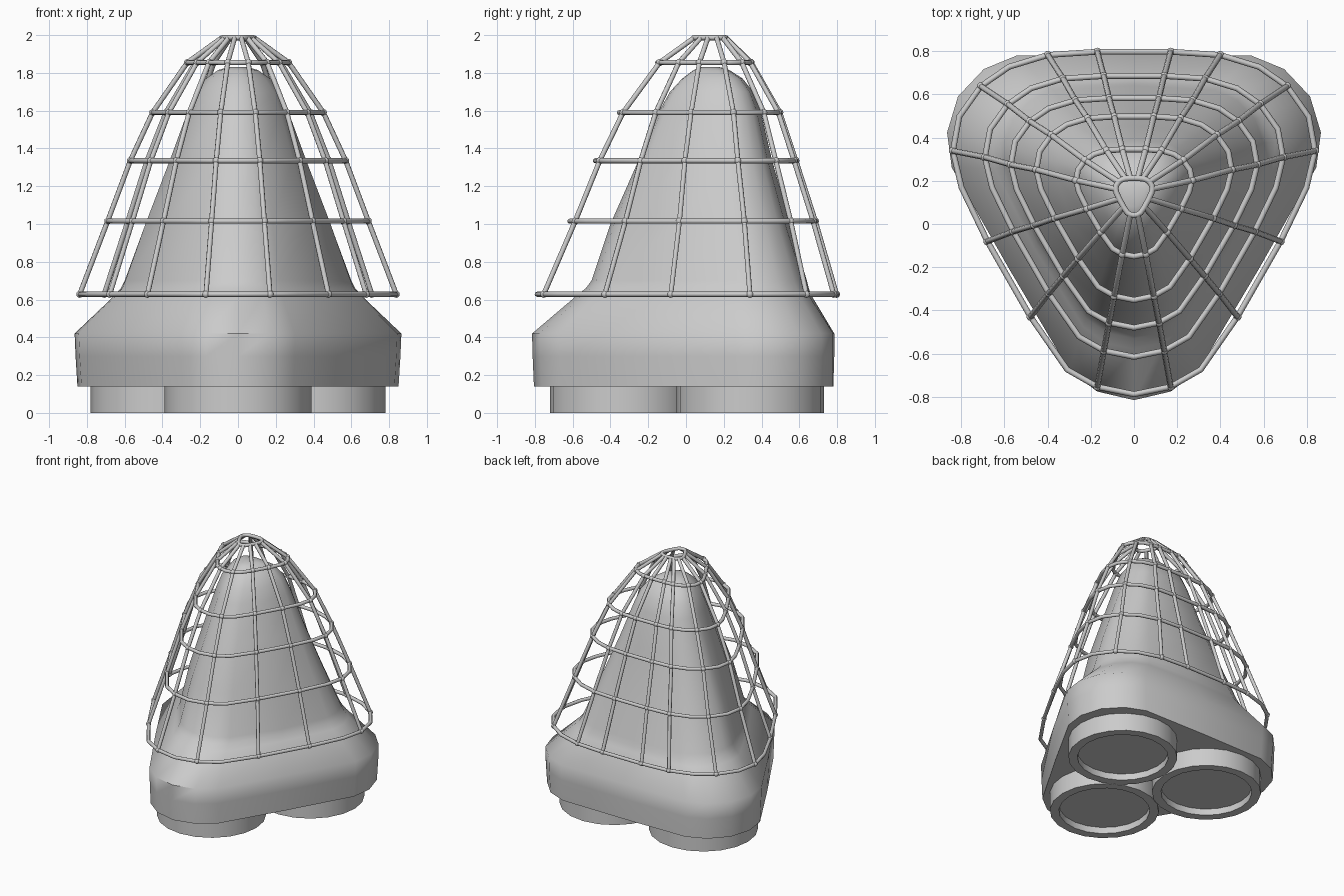
import bpy, bmesh, math
from mathutils import Vector, Matrix

if "Cube" in bpy.data.objects:
    bpy.data.objects.remove(bpy.data.objects["Cube"])

CY = 0.125  # y of the three-fold axis


def smooth(obj, deg):
    bpy.ops.object.select_all(action='DESELECT')
    obj.select_set(True)
    bpy.context.view_layer.objects.active = obj
    bpy.ops.object.shade_smooth_by_angle(angle=math.radians(deg))


def mesh_object(name, bm, deg=50):
    bmesh.ops.recalc_face_normals(bm, faces=bm.faces)
    me = bpy.data.meshes.new(name)
    bm.to_mesh(me)
    bm.free()
    obj = bpy.data.objects.new(name, me)
    bpy.context.collection.objects.link(obj)
    smooth(obj, deg)
    return obj


def normalise(pts):
    """Fit an outline into the box -1..1."""
    w = max(abs(p[0]) for p in pts)
    lo, hi = min(p[1] for p in pts), max(p[1] for p in pts)
    return [(x / w, (2 * y - lo - hi) / (hi - lo)) for x, y in pts]


def place(pts, z, half, lo, hi):
    return [Vector((x * half, (lo + hi) / 2 + y * (hi - lo) / 2, z)) for x, y in pts]


def loft(bm, rings):
    """Skin a stack of equal rings and cap both ends."""
    loops = [[bm.verts.new(p) for p in r] for r in rings]
    n = len(loops[0])
    for a, b in zip(loops, loops[1:]):
        for i in range(n):
            j = (i + 1) % n
            bm.faces.new((a[i], a[j], b[j], b[i]))
    bm.faces.new(loops[0][::-1])
    bm.faces.new(loops[-1])


# Body: rounded triangle, turning rounder towards the nose
corner = [(-.30, -.80), (-.17, -.90), (0, -.94), (.17, -.90), (.30, -.80), (.575, -.335)]
tri = []
for k in range(3):
    rot = Matrix.Rotation(math.radians(120 * k), 2)
    tri += [tuple(rot @ Vector(p)) for p in corner]
tri = normalise(tri)
levels = [  # z, half width, front y, back y, roundness
    (.14, .85, -.805, .78, 0), (.30, .86, -.812, .785, 0), (.42, .865, -.815, .785, 0),
    (.62, .655, -.58, .665, .1), (.66, .62, -.53, .65, .15), (.70, .60, -.50, .64, .2),
    (1.0, .49, -.40, .55, .3), (1.34, .36, -.25, .455, .4), (1.6, .265, -.14, .395, .5),
    (1.70, .225, -.085, .355, .5), (1.77, .17, -.02, .30, .5), (1.815, .105, .04, .23, .5),
    (1.83, .055, .08, .18, .5)]
rings = []
for z, half, lo, hi, t in levels:
    pts = []
    for x, y in tri:
        r = math.hypot(x, y)
        s = 1 - t + t / r
        pts.append((x * s, y * s))
    rings.append(place(normalise(pts), z, half, lo, hi))
bm = bmesh.new()
loft(bm, rings)
mesh_object("body", bm)

# Three short feet with a recessed underside
for name, x, y in (("front_foot", 0, -.33), ("left_foot", -.39, .34), ("right_foot", .39, .34)):
    bm = bmesh.new()
    loft(bm, [[Vector((x + r * math.cos(math.tau * i / 20), y + r * math.sin(math.tau * i / 20), z))
               for i in range(20)]
              for r, z in ((.39, .15), (.39, 0), (.325, 0), (.325, .05))])
    mesh_object(name, bm, 40)

# Cage: hoops and ribs of round wire
half_outline = [(0, -.79), (.17, -.755), (.31, -.675), (.48, -.43), (.68, -.08), (.80, .17),
                (.84, .34), (.81, .50), (.71, .64), (.58, .73), (.40, .785), (.17, .80), (0, .80)]
rib_index = [1, 3, 4, 6, 8, 10, 11]
outline = half_outline + [(-x, y) for x, y in half_outline[-2:0:-1]]
n = len(outline)
ribs = rib_index + [n - i for i in rib_index]
outline = normalise(outline)
hoops = [place(outline, *h) for h in (
    (.628, .838, -.788, .797), (1.015, .69, -.615, .685), (1.335, .57, -.48, .582),
    (1.59, .452, -.352, .497), (1.855, .268, -.15, .345), (1.986, .085, .04, .212))]

curve = bpy.data.curves.new("cage", 'CURVE')
curve.dimensions = '3D'
curve.bevel_depth = .0135
curve.bevel_resolution = 2


def wire(points, closed):
    s = curve.splines.new('POLY')
    s.points.add(len(points) - 1)
    for p, co in zip(s.points, points):
        p.co = (*co, 1)
    s.use_cyclic_u = closed


for h in hoops:
    wire(h, True)
for i in ribs:
    wire([h[i] for h in hoops], False)
cage = bpy.data.objects.new("cage", curve)
bpy.context.collection.objects.link(cage)
bpy.ops.object.select_all(action='DESELECT')
cage.select_set(True)
bpy.context.view_layer.objects.active = cage
bpy.ops.object.convert(target='MESH')
smooth(bpy.context.view_layer.objects.active, 50)

# Small thickened joints where wires cross
bm = bmesh.new()
for h in hoops[:-1]:
    for i in ribs:
        bmesh.ops.create_icosphere(bm, subdivisions=2, radius=.019,
                                   matrix=Matrix.Translation(h[i]))
mesh_object("cage_joints", bm)
